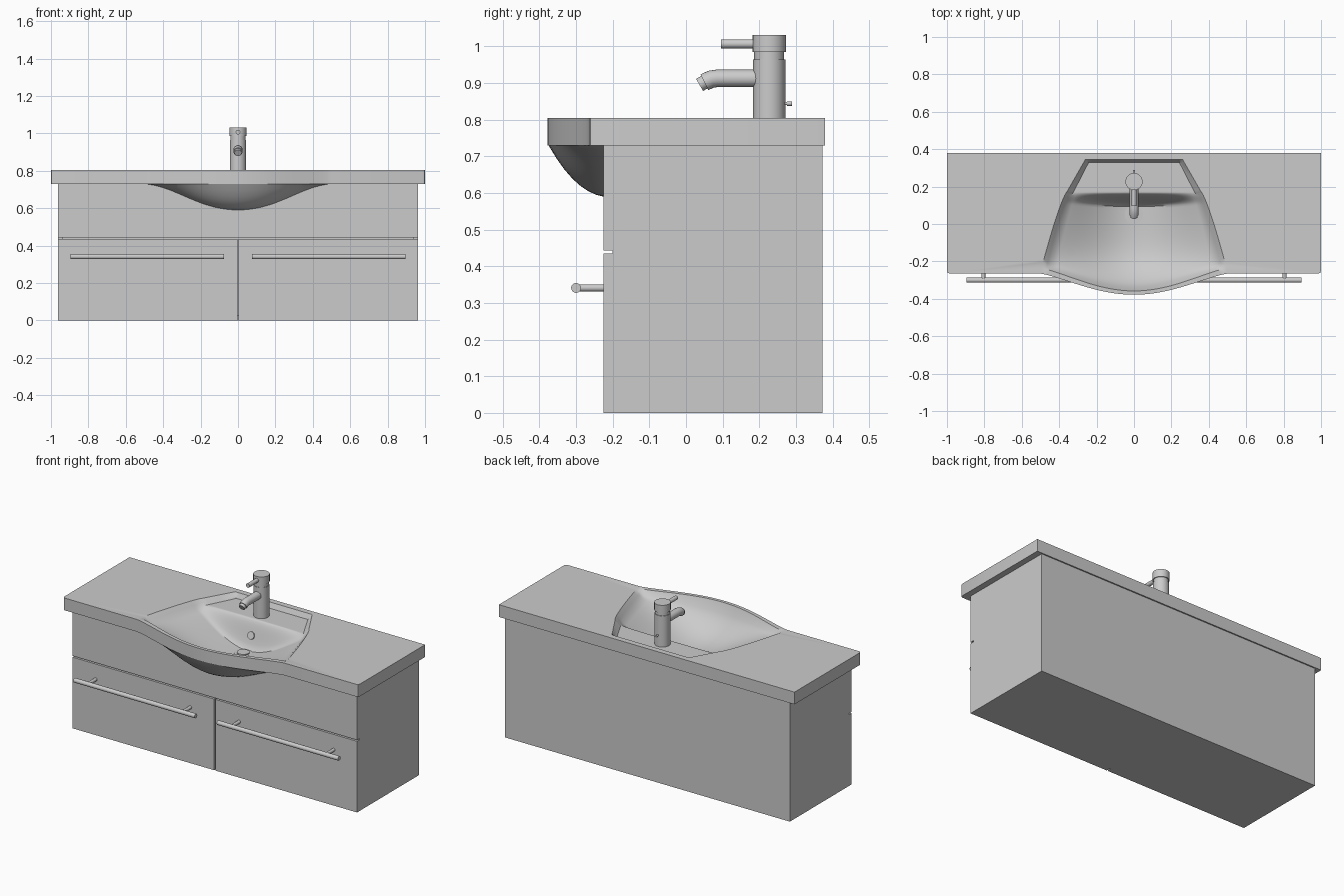
import bpy, bmesh
from math import cos, pi
from mathutils import Vector

if "Cube" in bpy.data.objects:
    bpy.data.objects.remove(bpy.data.objects["Cube"])

TOP, LOW = 0.805, 0.73          # countertop faces
SHELF = 0.17                    # front edge of the tap shelf


def add_object(name, bm, smooth=False):
    bmesh.ops.recalc_face_normals(bm, faces=bm.faces)
    me = bpy.data.meshes.new(name)
    bm.to_mesh(me)
    bm.free()
    ob = bpy.data.objects.new(name, me)
    bpy.context.collection.objects.link(ob)
    if smooth:
        shade(ob)
    return ob


def shade(ob):
    bpy.ops.object.select_all(action='DESELECT')
    ob.select_set(True)
    bpy.context.view_layer.objects.active = ob
    bpy.ops.object.shade_smooth_by_angle(angle=0.6)


def box(name, lo, hi):
    lo, hi = Vector(lo), Vector(hi)
    bm = bmesh.new()
    bmesh.ops.create_cube(bm, size=1)
    for v in bm.verts:
        v.co = (lo + hi) / 2 + v.co * (hi - lo)
    return add_object(name, bm)


def tube(name, pts, r):
    cu = bpy.data.curves.new(name, 'CURVE')
    cu.dimensions, cu.bevel_depth, cu.bevel_resolution = '3D', r, 8
    cu.use_fill_caps = True
    sp = cu.splines.new('POLY')
    sp.points.add(len(pts) - 1)
    for p, co in zip(sp.points, pts):
        p.co = (*co, 1)
    ob = bpy.data.objects.new(name, cu)
    bpy.context.collection.objects.link(ob)
    bpy.ops.object.select_all(action='DESELECT')
    ob.select_set(True)
    bpy.context.view_layer.objects.active = ob
    bpy.ops.object.convert(target='MESH')
    shade(bpy.context.view_layer.objects.active)


def bell(u):
    return max(0.0, cos(pi * u / 2)) ** 1.25 if abs(u) < 0.9999 else 0.0


def front(x):                   # front outline of the countertop
    return -0.265 - 0.113 * bell(x / 0.5)


def under(x, y):                # underside of the basin
    k = min(1, max(0, (y - front(x) - 0.003) / 0.175))
    back = min(1, max(0, (0.24 - y) / 0.04))
    return LOW - 0.142 * bell(x / 0.5) * (1 - (1 - k) ** 2.2) * back


def inner_point(u, s, y=None):  # basin interior; y given on the shelf
    rim = min(1, (1 - abs(u)) / 0.1)
    if y is not None:
        x = u * (0.26 + 0.10 * (0.345 - y) / (0.345 - SHELF))
        return x, y, TOP - 0.03 * rim * min(1, (0.345 - y) / 0.015)
    x = u * (0.36 + 0.135 * s ** 0.8)
    y = SHELF + s * (-0.237 - 0.121 * bell(u) - SHELF)
    a = min(1, s / 0.15)
    depth = a * a * (3 - 2 * a) * (1 - max(0, (s - 0.2) / 0.8) ** 4)
    return x, y, TOP - 0.03 * rim * min(1, (1 - s) / 0.05) - 0.165 * bell(u) * depth


def grid(bm, rows):
    vs = [[bm.verts.new(p) for p in row] for row in rows]
    faces = [bm.faces.new((a[i], a[i + 1], b[i + 1], b[i]))
             for a, b in zip(vs, vs[1:]) for i in range(len(a) - 1)]
    return [e for f in faces for e in f.edges if len(e.link_faces) == 1]


# Countertop with integrated basin
U = [i / 20 - 1 for i in range(41)]
bm = bmesh.new()
inner = [[inner_point(u, 0, y) for u in U] for y in (0.345, 0.33, 0.25, 0.18)]
inner += [[inner_point(u, (i / 36) ** 1.5) for u in U] for i in range(37)]
top_hole = grid(bm, inner)
outer = []
for i in range(29):
    row = []
    for u in U:
        x = u * 0.5
        f = front(x) + 0.003
        y = f + (0.24 - f) * i / 28
        row.append((x, y, under(x, y)))
    outer.append(row)
low_hole = grid(bm, outer)

outline = [(-0.985, -0.265)] + [(u * 0.5, front(u * 0.5)) for u in U]
outline += [(0.985, -0.265), (0.996, -0.261), (1, -0.25), (1, 0.38), (-1, 0.38),
            (-1, -0.25), (-0.996, -0.261)]
loops = [[bm.verts.new((x, y, z)) for x, y in outline] for z in (TOP, LOW)]
n = len(outline)
for i in range(n):
    j = (i + 1) % n
    bm.faces.new((loops[0][i], loops[0][j], loops[1][j], loops[1][i]))
for loop, hole in zip(loops, (top_hole, low_hole)):
    ring = [bm.edges.get((loop[i], loop[(i + 1) % n])) for i in range(n)]
    bmesh.ops.triangle_fill(bm, use_beauty=True, edges=ring + hole, normal=(0, 0, 1))
add_object("basin_countertop", bm, True)

# Cabinet carcass, open to the front and top
W = 0.963
for side, name in ((-1, "left"), (1, "right")):
    xs = sorted((side * W, side * (W - 0.025)))
    box(name + "_side_panel", (xs[0], -0.2, 0), (xs[1], 0.372, LOW))
box("bottom_panel", (-W + 0.025, -0.2, 0), (W - 0.025, 0.372, 0.025))
box("back_panel", (-W + 0.025, 0.345, 0.025), (W - 0.025, 0.372, LOW))

# Upper fascia, its top edge following the basin
bm = bmesh.new()
prof = [(-W, 0.443), (W, 0.443), (W, LOW)]
prof += [(-u * 0.5, under(u * 0.5, -0.225) + 0.006 * bell(u)) for u in U] + [(-W, LOW)]
face = bm.faces.new([bm.verts.new((x, -0.225, z)) for x, z in prof])
ext = bmesh.ops.extrude_face_region(bm, geom=[face], use_keep_orig=True)
for v in ext["geom"]:
    if isinstance(v, bmesh.types.BMVert):
        v.co.y = -0.199
add_object("upper_fascia", bm)

# Drawer fronts and bar handles
for side, name in ((-1, "left"), (1, "right")):
    xs = sorted((side * 0.004, side * W))
    box(name + "_drawer_front", (xs[0], -0.225, 0), (xs[1], -0.199, 0.435))
    tube(name + "_handle_bar", [(side * 0.075, -0.3, 0.341), (side * 0.895, -0.3, 0.341)], 0.0135)
    for k, x in enumerate((0.165, 0.805)):
        tube(f"{name}_handle_post_{k}", [(side * x, -0.3, 0.341), (side * x, -0.22, 0.341)], 0.01)

# Tap
Y = 0.227
tube("tap_body", [(0, Y, 0.77), (0, Y, 0.965)], 0.044)
tube("tap_neck", [(0, Y, 0.96), (0, Y, 0.99)], 0.041)
tube("tap_cap", [(0, Y, 0.985), (0, Y, 1.031)], 0.046)
tube("tap_lever", [(0, 0.2, 1.007), (0, 0.095, 1.007)], 0.0125)
tube("tap_spout", [(0, 0.2, 0.913), (0, 0.085, 0.913), (0, 0.07, 0.911), (0, 0.058, 0.906),
                   (0, 0.05, 0.902)], 0.024)
tube("tap_nozzle", [(0, 0.054, 0.905), (0, 0.037, 0.895)], 0.019)
tube("lift_rod", [(0, 0.26, 0.844), (0, 0.285, 0.844)], 0.004)
tube("lift_knob", [(0, 0.276, 0.844), (0, 0.289, 0.844)], 0.006)

# Drain and overflow
tube("drain_ring", [(0, 0.05, 0.604), (0, 0.05, 0.614)], 0.05)
tube("drain_plug", [(0, 0.05, 0.61), (0, 0.05, 0.62)], 0.035)
tube("overflow_ring", [(0, 0.145, 0.684), (0, 0.122, 0.692)], 0.022)
